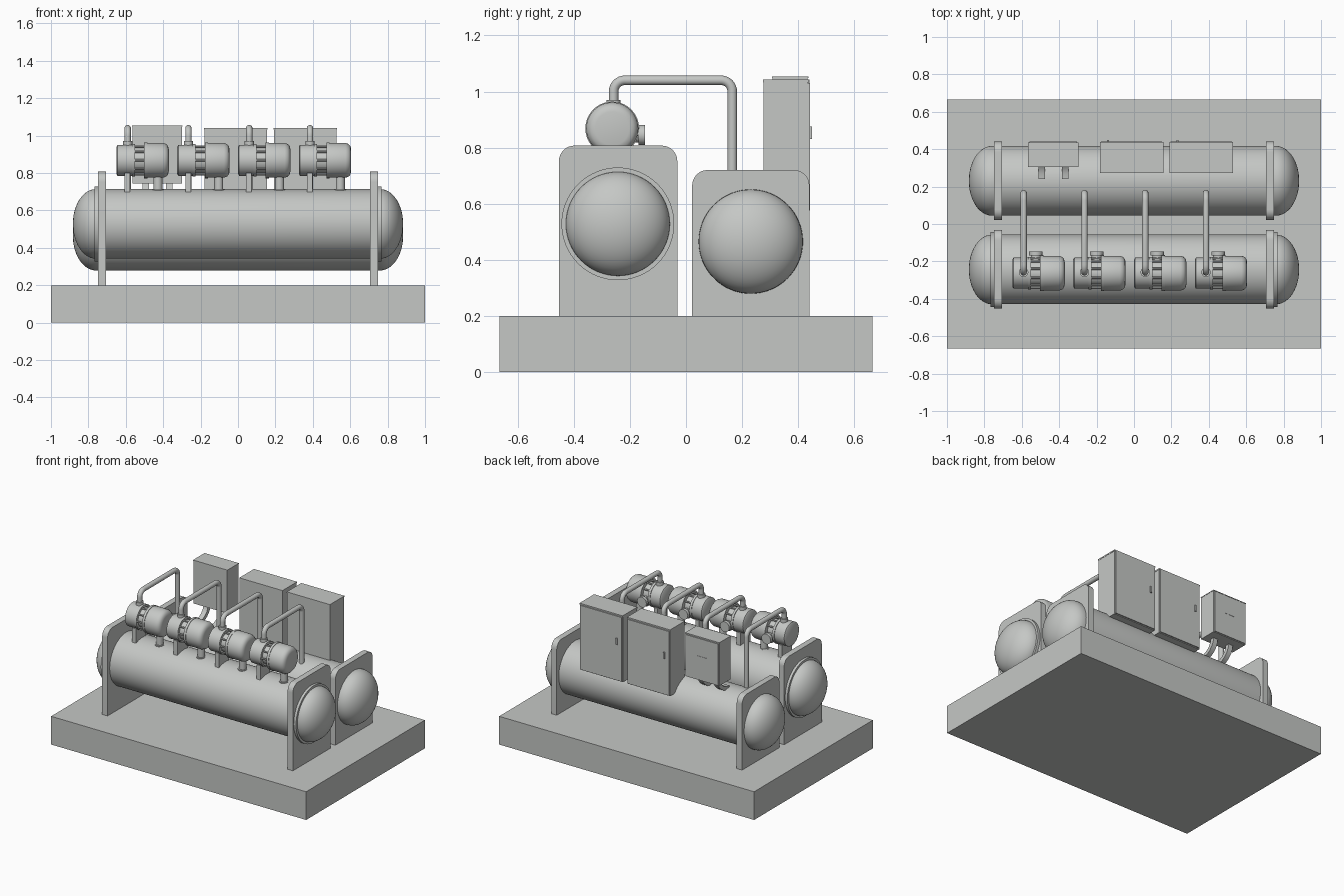
import bpy, bmesh, math
from mathutils import Vector, Matrix

if "Cube" in bpy.data.objects:
    bpy.data.objects.remove(bpy.data.objects["Cube"])

gray = bpy.data.materials.new("light gray")
gray.diffuse_color = (0.56, 0.575, 0.56, 1)
gray.use_nodes = True
gray.node_tree.nodes["Principled BSDF"].inputs["Base Color"].default_value = gray.diffuse_color


def finish(name, bm, smooth=True):
    bmesh.ops.recalc_face_normals(bm, faces=bm.faces)
    me = bpy.data.meshes.new(name)
    bm.to_mesh(me)
    bm.free()
    me.materials.append(gray)
    ob = bpy.data.objects.new(name, me)
    bpy.context.collection.objects.link(ob)
    if smooth:
        bpy.ops.object.select_all(action='DESELECT')
        ob.select_set(True)
        bpy.context.view_layer.objects.active = ob
        bpy.ops.object.shade_smooth_by_angle(angle=math.radians(35))
    return ob


def box(name, x0, x1, y0, y1, z0, z1, bevel=0):
    bm = bmesh.new()
    m = Matrix.Translation(((x0 + x1) / 2, (y0 + y1) / 2, (z0 + z1) / 2)) @ \
        Matrix.Diagonal((x1 - x0, y1 - y0, z1 - z0, 1))
    bmesh.ops.create_cube(bm, size=1, matrix=m)
    if bevel:
        bmesh.ops.bevel(bm, geom=bm.edges[:], offset=bevel, segments=2,
                        affect='EDGES', profile=0.5)
    return finish(name, bm, bevel > 0)


def lathe(name, profile, origin, axis='X', sides=32):
    """Spin (distance along axis, radius) points; zero radius closes an end."""
    bm = bmesh.new()
    rings = []
    for d, r in profile:
        ring = []
        for i in range(sides if r > 0 else 1):
            a = 2 * math.pi * i / sides
            p = Vector((d, r * math.cos(a), r * math.sin(a)))
            if axis == 'Z':
                p = Vector((p.y, p.z, p.x))
            elif axis == 'Y':
                p = Vector((p.z, p.x, p.y))
            ring.append(bm.verts.new(p + Vector(origin)))
        rings.append(ring)
    for a, b in zip(rings, rings[1:]):
        for i in range(sides):
            j = (i + 1) % sides
            if len(a) == 1:
                bm.faces.new((a[0], b[i], b[j]))
            elif len(b) == 1:
                bm.faces.new((a[i], a[j], b[0]))
            else:
                bm.faces.new((a[i], a[j], b[j], b[i]))
    return finish(name, bm)


def rod(name, origin, length, r, axis='X', sides=24):
    return lathe(name, [(0, 0), (0, r), (length, r), (length, 0)], origin, axis, sides)


def rounded_path(points, radius, steps=8):
    """Replace the inner corners of a path with bends."""
    pts = [Vector(p) for p in points]
    out = [pts[0]]
    for a, b, c in zip(pts, pts[1:], pts[2:]):
        s, e = b + (a - b).normalized() * radius, b + (c - b).normalized() * radius
        centre = s + e - b
        for i in range(steps + 1):
            t = i / steps * math.pi / 2
            out.append(centre + (s - centre) * math.cos(t) + (e - centre) * math.sin(t))
    return out + [pts[-1]]


def pipe(name, path, r, sides=20):
    """Sweep a circle along a path lying in a plane of constant x."""
    bm = bmesh.new()
    rings = []
    for i, p in enumerate(path):
        t = (path[min(i + 1, len(path) - 1)] - path[max(i - 1, 0)]).normalized()
        u = Vector((1, 0, 0))
        v = t.cross(u)
        rings.append([bm.verts.new(p + u * r * math.cos(2 * math.pi * k / sides)
                                   + v * r * math.sin(2 * math.pi * k / sides))
                      for k in range(sides)])
    for a, b in zip(rings, rings[1:]):
        for k in range(sides):
            j = (k + 1) % sides
            bm.faces.new((a[k], a[j], b[j], b[k]))
    bm.faces.new(rings[0])
    bm.faces.new(rings[-1])
    return finish(name, bm)


def extrude_x(name, outline, x0, x1):
    """Extrude a (y, z) outline along x."""
    bm = bmesh.new()
    face = bm.faces.new([bm.verts.new((x0, y, z)) for y, z in outline])
    ext = bmesh.ops.extrude_face_region(bm, geom=[face])
    bmesh.ops.translate(bm, vec=(x1 - x0, 0, 0),
                        verts=[v for v in ext['geom'] if isinstance(v, bmesh.types.BMVert)])
    return finish(name, bm)


def end_plate(name, x0, x1, y0, y1, z1, r=0.055):
    outline = [(y0, 0.2), (y1, 0.2)]
    for cy, start in ((y1 - r, 0), (y0 + r, 90)):
        for i in range(9):
            a = math.radians(start + i * 90 / 8)
            outline.append((cy + r * math.cos(a), z1 - r + r * math.sin(a)))
    return extrude_x(name, outline, x0, x1)


# Base slab
box("base_slab", -1, 1, -0.665, 0.665, 0, 0.2)

# Two pressure vessels with domed ends and their end plates
dome = [(0.76 + 0.123 * math.sin(i * math.pi / 24), 0.186 * math.cos(i * math.pi / 24))
        for i in range(12)] + [(0.883, 0)]
vessel = [(-d, r) for d, r in reversed(dome)] + dome
for side, y, z, y0, y1, top in (("front", -0.243, 0.528, -0.453, -0.031, 0.807),
                                ("rear", 0.231, 0.465, 0.022, 0.44, 0.72)):
    lathe(side + "_vessel", vessel, (0, y, z), sides=64)
    for s in (-1, 1):
        end_plate(side + "_end_plate", s * 0.706, s * 0.748, y0, y1, top)
        if side == "front":
            rod("dome_flange", (0.748 if s > 0 else -0.766, y, z), 0.018, 0.201, sides=64)

# Four compressors, each with its feet and discharge pipe
body = [(0, 0), (0, 0.072), (0.006, 0.083), (0.082, 0.083), (0.082, 0.087), (0.098, 0.087),
        (0.098, 0.068), (0.148, 0.068), (0.148, 0.096), (0.165, 0.096), (0.165, 0.093),
        (0.25, 0.093), (0.266, 0.087), (0.276, 0.076), (0.28, 0.06), (0.28, 0)]
CY, CZ = -0.263, 0.868
for n in range(4):
    x = -0.65 + n * 0.325
    lathe("compressor", body, (x, CY, CZ), sides=40)
    for k in range(10):
        a = math.radians(36 * k)
        rod("compressor_bolt", (x + 0.094, CY + 0.078 * math.cos(a), CZ + 0.078 * math.sin(a)),
            0.058, 0.006, sides=8)
    # Round terminal box on the back
    rod("terminal_neck", (x + 0.125, CY + 0.05, CZ - 0.023), 0.05, 0.027, 'Y')
    rod("terminal_box", (x + 0.125, CY + 0.094, CZ - 0.023), 0.022, 0.036, 'Y')
    # Foot and suction connection
    box("compressor_foot", x + 0.043, x + 0.073, CY - 0.055, CY + 0.055, 0.69, 0.80)
    rod("suction_pipe", (x + 0.222, CY, 0.69), 0.11, 0.024, 'Z')
    rod("suction_flange", (x + 0.222, CY, 0.70), 0.014, 0.033, 'Z')
    # Discharge pipe over to the rear vessel
    px = x + 0.06
    pipe("discharge_pipe", rounded_path([(px, CY + 0.005, 0.93), (px, CY + 0.005, 1.04),
                                         (px, 0.165, 1.04), (px, 0.165, 0.62)], 0.04), 0.017)
    rod("discharge_flange", (px, CY + 0.005, 0.94), 0.03, 0.025, 'Z')

# Two tall control cabinets with doors and handles
for x in (-0.18, 0.192):
    box("cabinet", x, x + 0.335, 0.276, 0.434, 0.57, 1.033)
    box("cabinet_lid", x - 0.002, x + 0.337, 0.274, 0.438, 1.033, 1.042)
    box("cabinet_door", x + 0.004, x + 0.331, 0.434, 0.442, 0.575, 1.030)
    box("door_handle", x + 0.035, x + 0.047, 0.442, 0.45, 0.83, 0.875)

# Small control box on two curved brackets
box("control_box", -0.565, -0.30, 0.308, 0.434, 0.745, 1.048)
box("control_box_door", -0.560, -0.305, 0.434, 0.440, 0.75, 1.043)
box("control_box_lid", -0.567, -0.298, 0.306, 0.436, 1.048, 1.053)
box("control_box_label", -0.47, -0.39, 0.440, 0.442, 0.912, 0.918)
arc = [(math.cos(math.radians(a)), math.sin(math.radians(a))) for a in range(0, 91, 15)]
strap = [(0.24 + 0.135 * c, 0.75 - 0.115 * (1 - 0) * s) for c, s in arc]
strap += [(0.24 + 0.105 * c, 0.75 - 0.09 * s) for c, s in reversed(arc)]
for x in (-0.51, -0.385):
    extrude_x("control_box_bracket", strap, x, x + 0.035)
